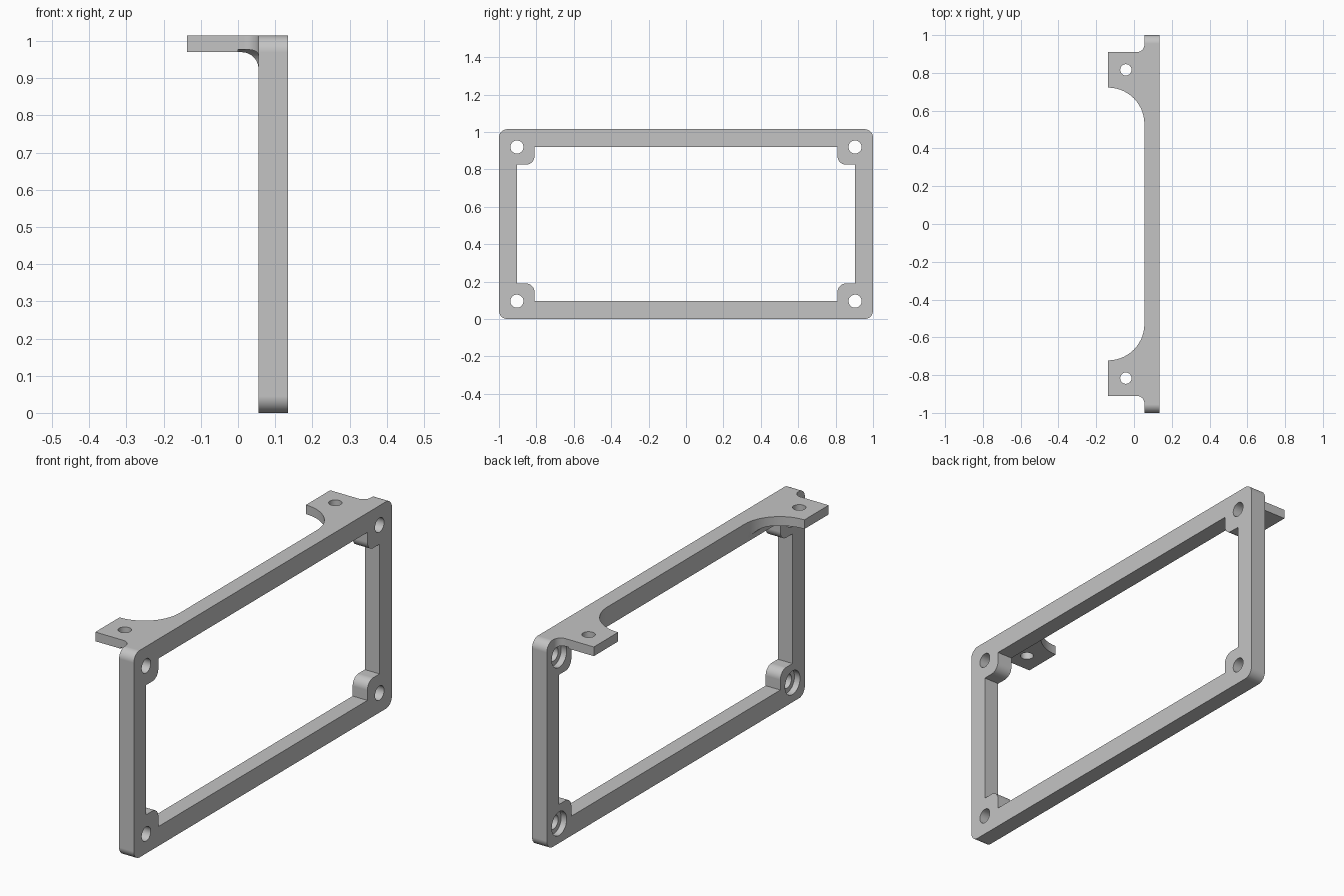
import bpy, bmesh
from math import sin, cos, radians
from mathutils import Vector

if "Cube" in bpy.data.objects:
    bpy.data.objects.remove(bpy.data.objects["Cube"])

X0, X1 = 0.055, 0.135          # frame back and front faces
HEIGHT = 1.015
MID = HEIGHT / 2
HOLE_Y, HOLE_Z = 0.904, 0.412  # screw holes, measured from the frame centre

grey = bpy.data.materials.new("plain grey")
grey.use_nodes = True
colour = (0.55, 0.55, 0.55, 1)
grey.diffuse_color = colour
grey.node_tree.nodes["Principled BSDF"].inputs["Base Color"].default_value = colour


def arc(cx, cy, r, start, end, n=14):
    angles = [radians(start + (end - start) * i / n) for i in range(n + 1)]
    return [(cx + r * cos(a), cy + r * sin(a)) for a in angles]


def four_way(quarter):
    """Mirror one quarter of an outline around the frame centre."""
    pts = []
    for sy, sz in ((1, 1), (-1, 1), (-1, -1), (1, -1)):
        part = quarter if sy * sz > 0 else quarter[::-1]
        pts += [(sy * y, MID + sz * z) for y, z in part]
    return pts


def prism(name, pts, axis, low, high):
    """Extrude a 2D outline along the x, y or z axis."""
    place = {"x": lambda a, b, d: (d, a, b),
             "y": lambda a, b, d: (a, d, b),
             "z": lambda a, b, d: (a, b, d)}[axis]
    bm = bmesh.new()
    face = bm.faces.new([bm.verts.new(place(a, b, low)) for a, b in pts])
    result = bmesh.ops.extrude_face_region(bm, geom=[face])
    verts = [v for v in result["geom"] if isinstance(v, bmesh.types.BMVert)]
    bmesh.ops.translate(bm, verts=verts, vec=Vector(place(0, 0, high - low)))
    bmesh.ops.recalc_face_normals(bm, faces=bm.faces)
    mesh = bpy.data.meshes.new(name)
    bm.to_mesh(mesh)
    bm.free()
    mesh.materials.append(grey)
    obj = bpy.data.objects.new(name, mesh)
    bpy.context.collection.objects.link(obj)
    return obj


def combine(target, other, operation):
    mod = target.modifiers.new(operation, "BOOLEAN")
    mod.operation, mod.solver, mod.object = operation, "EXACT", other
    bpy.context.view_layer.objects.active = target
    bpy.ops.object.modifier_apply(modifier=mod.name)
    bpy.data.objects.remove(other)


def drill(target, cx, cy, r, axis, low, high):
    circle = arc(cx, cy, r, 0, 360, 40)[:-1]
    combine(target, prism("drill", circle, axis, low, high), "DIFFERENCE")


# Rounded rectangular frame with an opening that steps around the corner pads
R = 0.045
frame = prism("mounting_frame", four_way(arc(1 - R, MID - R, R, 0, 90)), "x", X0, X1)
opening = [(0.904, 0.318)] + arc(0.81 + R, 0.318 + R, R, 270, 180) + [(0.81, 0.412)]
combine(frame, prism("opening", four_way(opening), "x", 0, 0.2), "DIFFERENCE")

# Two top tabs: plan outline trimmed by a side profile with a filleted root
for side in (1, -1):
    plan = [(0.09, 0.53)] + arc(-0.137, 0.53, 0.192, 0, 90)
    plan += [(-0.137, 0.91)] + arc(0.015, 0.95, 0.04, -90, 0) + [(0.09, 0.95)]
    tab = prism("tab", [(x, side * y) for x, y in plan], "z", 0.9, 1.1)
    profile = [(-0.2, HEIGHT), (-0.2, 0.97)] + arc(X0 - R, 0.97 - R, R, 90, 0)
    profile += [(0.1, 0.97 - R), (0.1, HEIGHT)]
    combine(tab, prism("profile", profile, "y", -1.1, 1.1), "INTERSECT")
    drill(tab, -0.043, side * 0.816, 0.03, "z", 0.9, 1.1)
    combine(frame, tab, "UNION")

# Corner screw holes, counterbored from the tab side
for sy in (1, -1):
    for sz in (1, -1):
        y, z = sy * HOLE_Y, MID + sz * HOLE_Z
        drill(frame, y, z, 0.035, "x", 0, 0.2)
        drill(frame, y, z, 0.058, "x", 0, X0 + 0.03)

# Smooth the rounded faces and keep the machined edges sharp
frame.select_set(True)
bpy.context.view_layer.objects.active = frame
bpy.ops.object.shade_smooth_by_angle(angle=radians(25))
weighted = frame.modifiers.new("even_shading", "WEIGHTED_NORMAL")
weighted.keep_sharp = True
